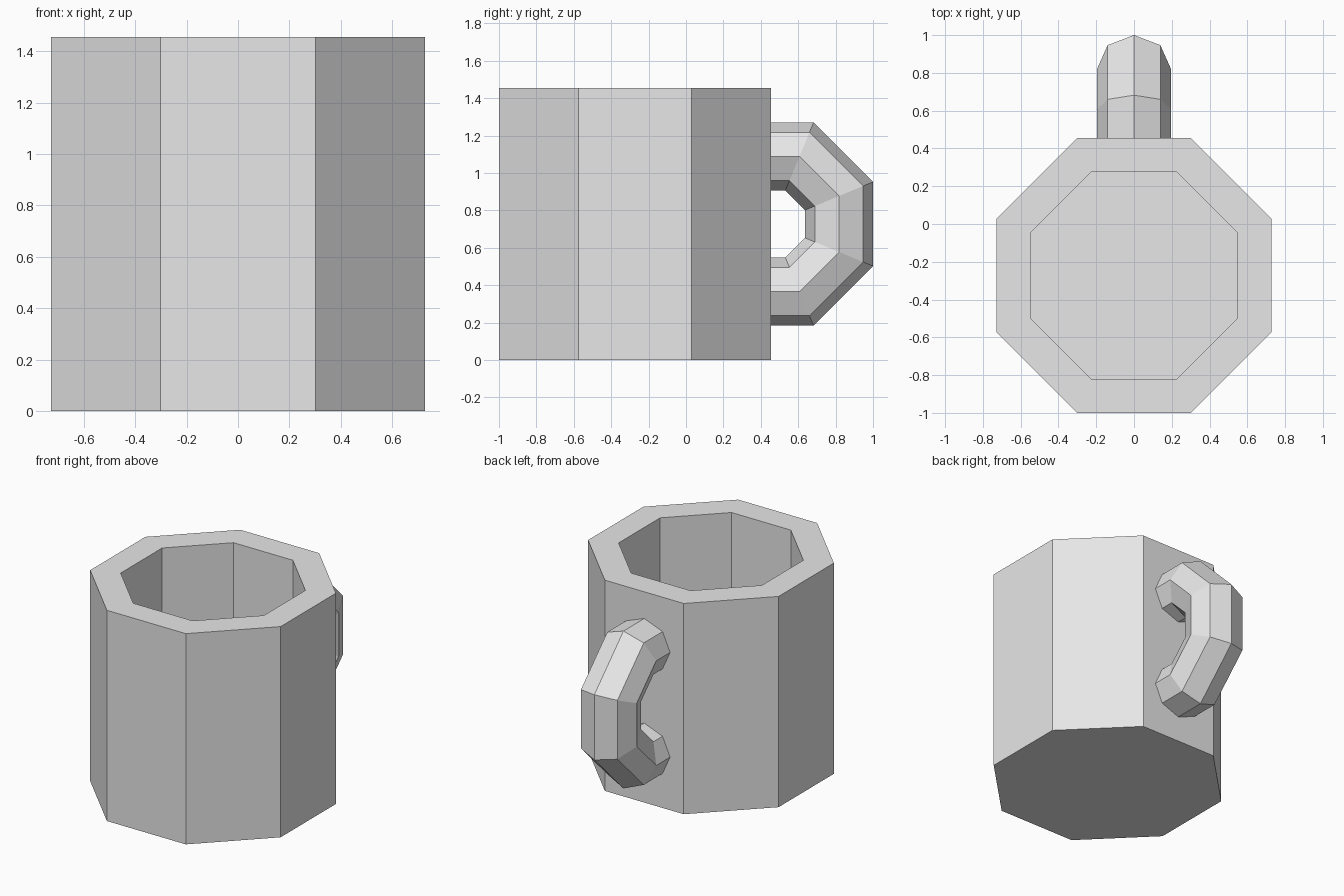
import bpy, bmesh, math

if "Cube" in bpy.data.objects:
    bpy.data.objects.remove(bpy.data.objects["Cube"])

mat = bpy.data.materials.new("light_grey")
mat.diffuse_color = (0.8, 0.8, 0.8, 1)
mat.use_nodes = True
mat.node_tree.nodes["Principled BSDF"].inputs["Base Color"].default_value = mat.diffuse_color

CY = -0.2725           # mug centre in y
H = 1.455              # mug height
C8 = math.cos(math.pi / 8)


def finish(name, bm):
    bmesh.ops.recalc_face_normals(bm, faces=bm.faces)
    me = bpy.data.meshes.new(name)
    bm.to_mesh(me)
    bm.free()
    me.materials.append(mat)
    ob = bpy.data.objects.new(name, me)
    bpy.context.collection.objects.link(ob)
    return ob


def bridge(bm, a, b):
    n = len(a)
    for i in range(n):
        j = (i + 1) % n
        bm.faces.new((a[i], a[j], b[j], b[i]))


# Octagonal cup: outer wall, flat rim, inner wall and floor
bm = bmesh.new()


def octagon(apothem, z):
    r = apothem / C8
    angles = [(k + 0.5) * math.pi / 4 for k in range(8)]
    return [bm.verts.new((r * math.cos(t), CY + r * math.sin(t), z)) for t in angles]


rings = [octagon(a, z) for a, z in ((0.7275, 0), (0.7275, H), (0.547, H), (0.547, 0.18))]
for a, b in zip(rings, rings[1:]):
    bridge(bm, a, b)
bm.faces.new(rings[0])
bm.faces.new(rings[-1])
finish("cup", bm)

# Handle: half of an eight-sided ring with an eight-sided section
bm = bmesh.new()
HY, HZ, MAJOR, MINOR = 0.457, H / 2, 0.391, 0.197
END_Y = 0.445          # ends sit just inside the cup wall


def section(angle, end=False):
    verts = []
    for k in range(8):
        t = k * math.pi / 4
        r = MAJOR + MINOR * math.cos(t)
        x = MINOR * math.sin(t)
        if end:
            y, z = END_Y, HZ + math.copysign(r * C8, angle)
        else:
            y, z = HY + r * math.cos(angle), HZ + r * math.sin(angle)
        verts.append(bm.verts.new((x, y, z)))
    return verts


path = [section(-math.pi / 2, True)]
path += [section(math.radians(d)) for d in (-67.5, -22.5, 22.5, 67.5)]
path += [section(math.pi / 2, True)]
for a, b in zip(path, path[1:]):
    bridge(bm, a, b)
bm.faces.new(path[0])
bm.faces.new(path[-1])
finish("handle", bm)
